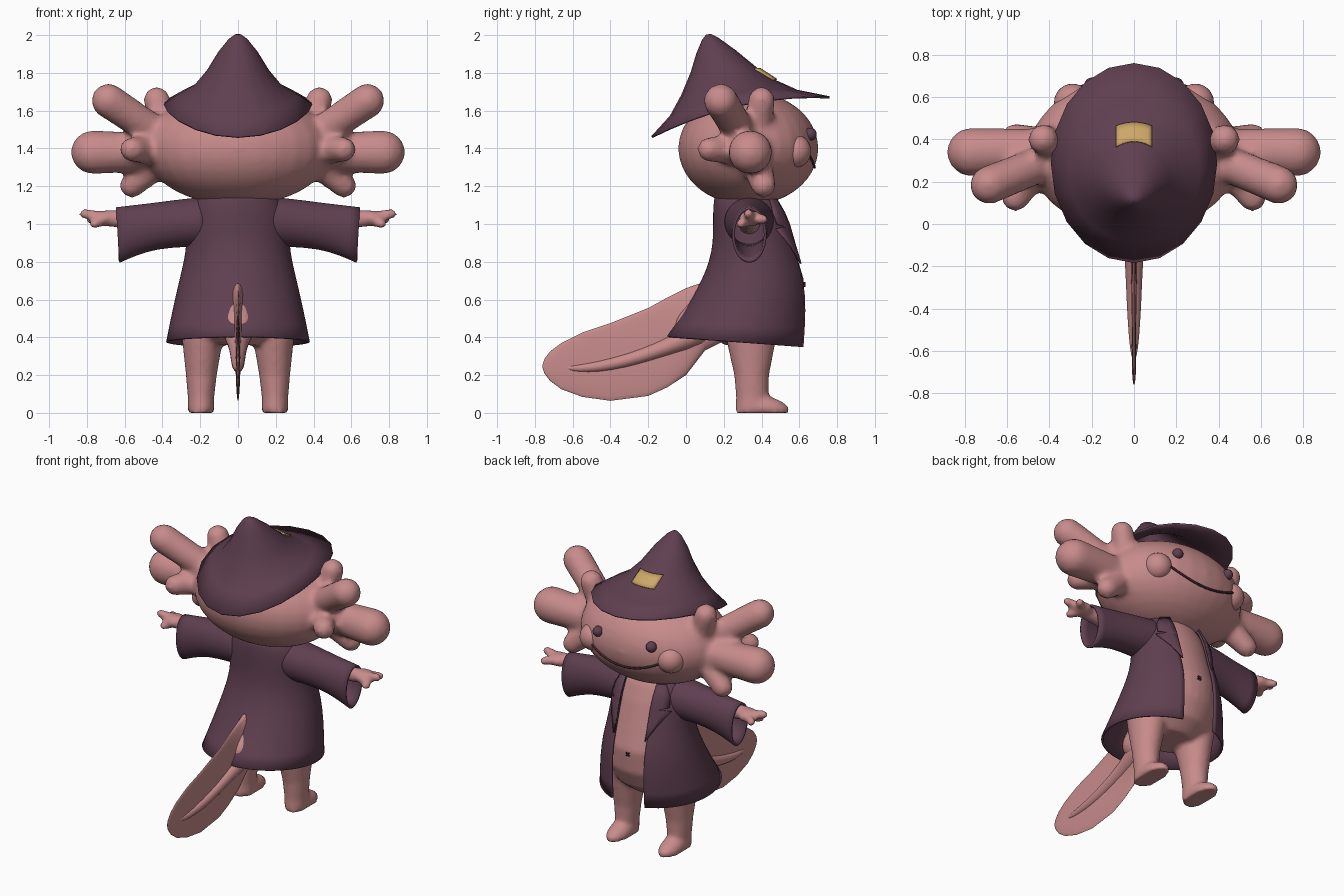
import bpy, bmesh
from math import sin, cos, asin, pi, sqrt
from mathutils import Vector, Matrix

cube = bpy.data.objects.get("Cube")
if cube:
    bpy.data.objects.remove(cube)


def material(name, rgb):
    m = bpy.data.materials.new(name)
    m.use_nodes = True
    m.diffuse_color = (*rgb, 1)
    m.node_tree.nodes["Principled BSDF"].inputs["Base Color"].default_value = (*rgb, 1)
    return m


SKIN = material("pink skin", (0.58, 0.26, 0.26))
CLOTH = material("plum cloth", (0.115, 0.05, 0.08))
GOLD = material("gold patch", (0.61, 0.39, 0.14))
DARK = material("dark line", (0.05, 0.02, 0.03))


def finish(name, bm, mat, sharp=0.8):
    bmesh.ops.recalc_face_normals(bm, faces=bm.faces)
    me = bpy.data.meshes.new(name)
    bm.to_mesh(me)
    bm.free()
    me.materials.append(mat)
    me.shade_smooth()
    me.set_sharp_from_angle(angle=sharp)
    ob = bpy.data.objects.new(name, me)
    bpy.context.collection.objects.link(ob)
    return ob


def loft(bm, rings, n=24, gap=0, caps=True, lift=None):
    # Each ring is (centre, half axis u, half axis v); angle 0 points along v
    rows = []
    for k, (c, u, v) in enumerate(rings):
        c, u, v = Vector(c), Vector(u), Vector(v)
        t0 = asin(gap / u.length) if gap else 0
        row = []
        for i in range(n + 1 if gap else n):
            t = t0 + (2 * pi - 2 * t0) * i / n
            p = c + u * sin(t) + v * cos(t)
            p.z += lift[k] * sin(t) ** 2 if lift else 0
            row.append(bm.verts.new(p))
        rows.append(row)
    for a, b in zip(rows, rows[1:]):
        for i in range(n):
            j = i + 1 if gap else (i + 1) % n
            bm.faces.new((a[i], a[j], b[j], b[i]))
    if caps:
        bm.faces.new(rows[0])
        bm.faces.new(rows[-1])


def ball(bm, c, r):
    mat = Matrix.Translation(c) @ Matrix.Diagonal((*r, 1))
    bmesh.ops.create_uvsphere(bm, u_segments=28, v_segments=16, radius=1, matrix=mat)


def limb(bm, a, ra, b, rb, side=1):
    # Tapered capsule with round ends
    a, b = Vector((a[0] * side, *a[1:])), Vector((b[0] * side, *b[1:]))
    d = (b - a).normalized()
    u = d.orthogonal().normalized()
    v = d.cross(u)
    ends = [(a, ra, 0.3 * k - 1.5) for k in range(6)] + [(b, rb, 0.3 * k) for k in range(6)]
    loft(bm, [(c + d * r * sin(t), u * r * cos(t), v * r * cos(t)) for c, r, t in ends], 16)


def level(z, yb, yf, w, x=0, dz=0):
    return ((x, (yb + yf) / 2, z), (w, 0, 0), (0, (yf - yb) / 2, dz))


def solidify(ob, t):
    m = ob.modifiers.new("Thickness", "SOLIDIFY")
    m.thickness, m.offset = t, 0


def subdivide(ob):
    m = ob.modifiers.new("Rounding", "SUBSURF")
    m.levels = m.render_levels = 1
    m.boundary_smooth = "PRESERVE_CORNERS"


def fuse(ob, voxel, smooth):
    m = ob.modifiers.new("Fuse", "REMESH")
    m.mode, m.voxel_size, m.use_smooth_shade = "VOXEL", voxel, True
    s = ob.modifiers.new("Blend", "SMOOTH")
    s.factor, s.iterations = 0.5, smooth


# Head with branching gills
HC, HR = Vector((0, 0.33, 1.4)), Vector((0.5, 0.372, 0.302))


def face_y(x, z):
    return HC.y + HR.y * sqrt(1 - (x / HR.x) ** 2 - ((z - HC.z) / HR.z) ** 2)


bm = bmesh.new()
ball(bm, HC, HR)
for s in (1, -1):
    limb(bm, (0.42, 0.35, 1.38), 0.1, (0.768, 0.34, 1.38), 0.117, s)
    limb(bm, (0.4, 0.3, 1.46), 0.085, (0.685, 0.185, 1.652), 0.092, s)
    limb(bm, (0.38, 0.38, 1.5), 0.075, (0.43, 0.4, 1.655), 0.072, s)
    limb(bm, (0.45, 0.28, 1.39), 0.08, (0.56, 0.125, 1.395), 0.066, s)
    limb(bm, (0.42, 0.37, 1.33), 0.085, (0.56, 0.41, 1.205), 0.067, s)
fuse(finish("head", bm, SKIN), 0.02, 6)

# Cheeks and eyes
for s, side in ((1, "left"), (-1, "right")):
    bm = bmesh.new()
    ball(bm, (0.29 * s, 0.575, 1.385), (0.088, 0.088, 0.088))
    finish(side + "_cheek", bm, SKIN)
    bm = bmesh.new()
    ball(bm, (0.2 * s, face_y(0.2, 1.475), 1.475), (0.034, 0.034, 0.034))
    finish(side + "_eye", bm, CLOTH)

# Smiling mouth line
cu = bpy.data.curves.new("mouth", "CURVE")
cu.dimensions, cu.bevel_depth, cu.bevel_resolution = "3D", 0.007, 1
sp = cu.splines.new("POLY")
sp.points.add(24)
for i, p in enumerate(sp.points):
    x = -0.25 + 0.5 * i / 24
    z = 1.3 + 1.1 * x * x
    p.co = (x, face_y(x, z), z, 1)
cu.materials.append(DARK)
bpy.context.collection.objects.link(bpy.data.objects.new("mouth", cu))

# Hat rows: back y, back z, front y, front z, half width, side lift
HAT = [(0.11, 1.998, 0.13, 2.0, 0.012, 0), (0.09, 1.972, 0.17, 1.98, 0.045, 0),
       (0.06, 1.9, 0.26, 1.915, 0.1, 0), (0.03, 1.8, 0.376, 1.82, 0.16, 0),
       (-0.02, 1.68, 0.476, 1.755, 0.23, 0.01), (-0.08, 1.57, 0.587, 1.705, 0.31, 0.045),
       (-0.18, 1.46, 0.76, 1.67, 0.39, 0.065)]


def hat_ring(r):
    yb, zb, yf, zf, w, _ = r
    return ((0, (yb + yf) / 2, (zb + zf) / 2), (w, 0, 0), (0, (yf - yb) / 2, (zf - zb) / 2))


bm = bmesh.new()
loft(bm, [hat_ring(r) for r in HAT], 20, caps=False, lift=[r[5] for r in HAT])
bm.verts.ensure_lookup_table()
bm.faces.new(bm.verts[:20])
solidify(finish("hat", bm, CLOTH), 0.012)


def strip(name, rows, mat, thick):
    bm = bmesh.new()
    vs = [[bm.verts.new(p) for p in row] for row in rows]
    for a, b in zip(vs, vs[1:]):
        for i in range(len(a) - 1):
            bm.faces.new((a[i], a[i + 1], b[i + 1], b[i]))
    solidify(finish(name, bm, mat), thick)


# Patch sewn on the hat
rows = []
for k in range(4):
    r = [a + (b - a) * (0.08 + 0.3 * k) for a, b in zip(HAT[3], HAT[4])]
    c, u, v = (Vector(q) for q in hat_ring(r))
    ts = [asin(0.085 * (i / 4 - 1) / r[4]) for i in range(9)]
    rows.append([c + u * sin(t) + v * cos(t) + Vector((0, 0.006, 0.009)) for t in ts])
strip("hat_patch", rows, GOLD, 0.008)

# Coat rows: z, back y, front y, half width
COAT = [(1.15, 0.16, 0.48, 0.19), (1.1, 0.15, 0.51, 0.24), (1.0, 0.15, 0.55, 0.265),
        (0.9, 0.15, 0.58, 0.265), (0.8, 0.13, 0.61, 0.28), (0.7, 0.09, 0.64, 0.305),
        (0.55, 0.01, 0.65, 0.34), (0.375, -0.095, 0.635, 0.375)]
GAP = 0.12
bm = bmesh.new()
loft(bm, [level(*r, dz=-0.028 if r is COAT[-1] else 0) for r in COAT], 36, gap=GAP, caps=False)
coat = finish("coat", bm, CLOTH)
subdivide(coat)
solidify(coat, 0.014)


def coat_point(x, z, off):
    for a, b in zip(COAT, COAT[1:]):
        if a[0] >= z >= b[0]:
            f = (a[0] - z) / (a[0] - b[0])
            _, yb, yf, w = [p + (q - p) * f for p, q in zip(a, b)]
            return Vector((x, (yb + yf) / 2 + (yf - yb) / 2 * sqrt(1 - (x / w) ** 2) + off, z))


# Notched lapels: height, width
LAPEL = [(1.13, 0.05), (1.06, 0.09), (1.0, 0.1), (0.985, 0.05), (0.975, 0.11), (0.88, 0.05), (0.79, 0.004)]
for s, side in ((1, "left"), (-1, "right")):
    rows = []
    for z, w in LAPEL:
        pts = [coat_point(GAP - 0.005 + w * i / 3, z, 0.016) for i in range(4)]
        rows.append([(p.x * s, p.y, p.z) for p in pts])
    strip(side + "_lapel", rows, CLOTH, 0.009)

    # Flared open sleeve: x, lower z, upper z, half depth
    bm = bmesh.new()
    rings = []
    for x, lo, hi, d in ((0.15, 0.89, 1.14, 0.13), (0.28, 0.885, 1.128, 0.115),
                         (0.43, 0.875, 1.108, 0.095), (0.54, 0.84, 1.095, 0.088), (0.637, 0.8, 1.083, 0.085)):
        tilt = 0.008 if x > 0.6 else 0
        rings.append(((x * s, 0.335, (lo + hi) / 2), (0, d, 0), (tilt * s, 0, (hi - lo) / 2)))
    loft(bm, rings, 24, caps=False)
    sleeve = finish(side + "_sleeve", bm, CLOTH)
    subdivide(sleeve)
    solidify(sleeve, 0.014)

# Body, legs, feet, arms, hands and tail root
bm = bmesh.new()
rings = [level(z, yb + 0.018, yf - 0.014, w * 0.92) for z, yb, yf, w in COAT[:6]]
rings += [level(0.55, 0.07, 0.615, 0.29), level(0.43, 0.11, 0.56, 0.25), level(0.36, 0.2, 0.47, 0.16)]
loft(bm, rings, 32)
for s in (1, -1):
    legs = [(0.5, 0.2, 0.5, 0.12, 0.185), (0.38, 0.215, 0.475, 0.107, 0.188), (0.2, 0.255, 0.44, 0.082, 0.194),
            (0.08, 0.265, 0.435, 0.07, 0.196), (0.0, 0.26, 0.46, 0.07, 0.196)]
    loft(bm, [level(z, yb, yf, w, x * s) for z, yb, yf, w, x in legs])
    foot = [(0.085, 0.3, 0.45, 0.05), (0.06, 0.28, 0.51, 0.064), (0.03, 0.27, 0.545, 0.073), (0.0, 0.265, 0.545, 0.072)]
    loft(bm, [level(*r, x=0.196 * s) for r in foot])
    limb(bm, (0.2, 0.335, 1.0), 0.06, (0.68, 0.335, 1.03), 0.045, s)
    ball(bm, (0.71 * s, 0.345, 1.03), (0.07, 0.065, 0.042))
    for tip in ((0.815, 0.33, 1.055), (0.78, 0.41, 1.025), (0.76, 0.29, 1.0)):
        limb(bm, (0.7, 0.345, 1.03), 0.035, tip, 0.026, s)
limb(bm, (0, 0.165, 0.63), 0.085, (0, 0.04, 0.46), 0.1)
fuse(finish("body", bm, SKIN), 0.015, 4)

# Tail fin rows: y, top, bottom, half thickness
bm = bmesh.new()
FIN = [(0.2, 0.72, 0.38, 0.09), (0.1, 0.695, 0.33, 0.06), (0, 0.66, 0.2, 0.025), (-0.1, 0.61, 0.135, 0.016),
       (-0.2, 0.555, 0.09, 0.014), (-0.4, 0.475, 0.064, 0.012), (-0.55, 0.425, 0.085, 0.011),
       (-0.66, 0.37, 0.125, 0.01), (-0.72, 0.325, 0.17, 0.008), (-0.75, 0.285, 0.21, 0.005),
       (-0.76, 0.255, 0.24, 0.002)]
loft(bm, [((0, y, (t + b) / 2), (h, 0, 0), (0, 0, (t - b) / 2)) for y, t, b, h in FIN], 28)
finish("tail_fin", bm, SKIN, 1.2)

# Tail spine: y, z, half width
bm = bmesh.new()
SPINE = [(0.15, 0.47, 0.1), (0.02, 0.405, 0.07), (-0.1, 0.35, 0.048), (-0.25, 0.295, 0.04),
         (-0.4, 0.255, 0.034), (-0.52, 0.238, 0.026), (-0.6, 0.235, 0.018), (-0.65, 0.24, 0.006)]
loft(bm, [((0, y, z), (r, 0, 0), (0, 0, r)) for y, z, r in SPINE], 16)
subdivide(finish("tail_spine", bm, SKIN, 1.2))

# Crossed navel mark
bm = bmesh.new()
for a in (pi / 4, -pi / 4):
    m = Matrix.Translation((0, 0.627, 0.68)) @ Matrix.Rotation(a, 4, "Y") @ Matrix.Diagonal((0.032, 0.012, 0.008, 1))
    bmesh.ops.create_cube(bm, size=1, matrix=m)
finish("navel", bm, DARK)
